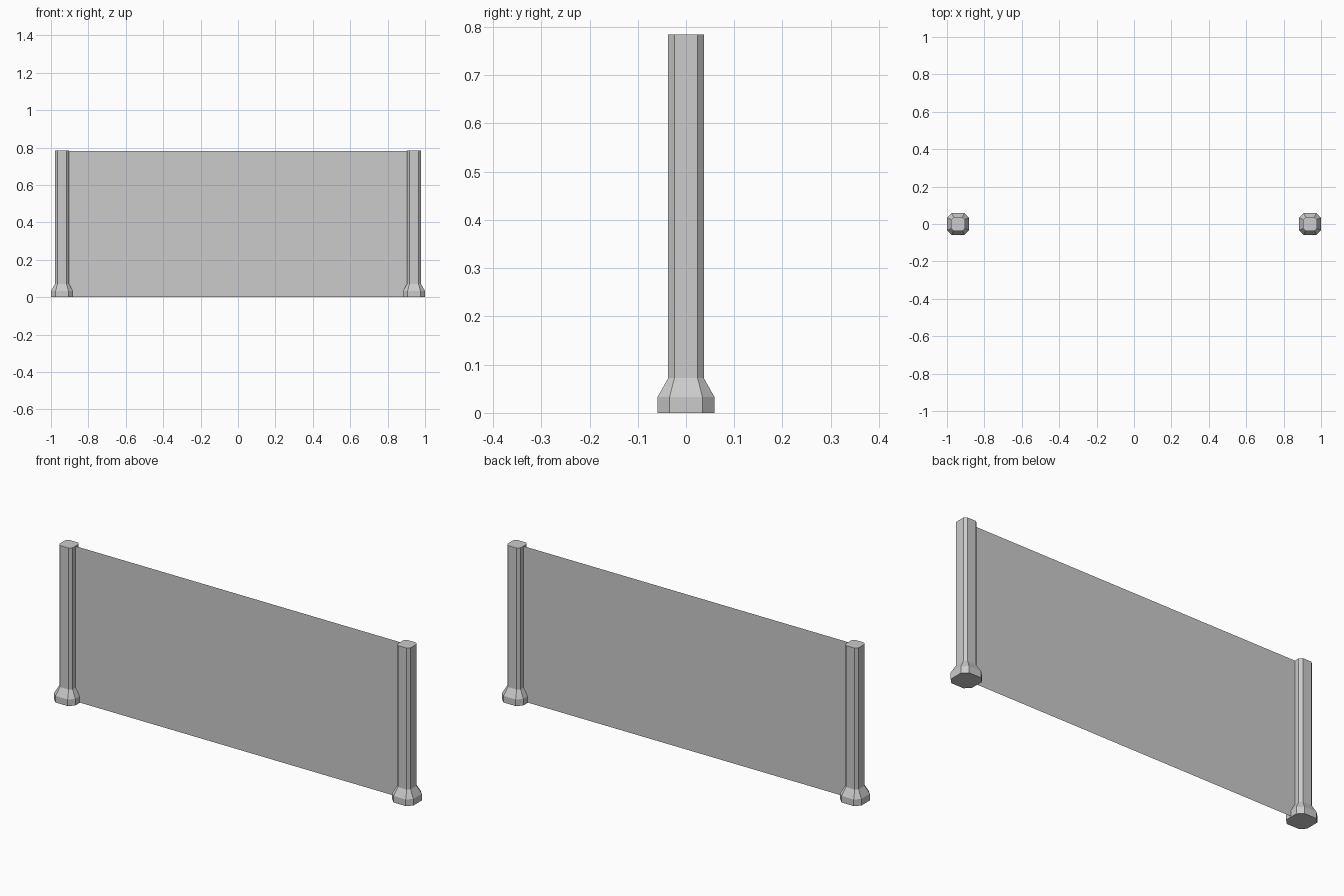
import bpy, bmesh

if "Cube" in bpy.data.objects:
    bpy.data.objects.remove(bpy.data.objects["Cube"])

POST_X = 0.941
HEIGHT = 0.784


def make_object(name, bm):
    mesh = bpy.data.meshes.new(name)
    bm.to_mesh(mesh)
    bm.free()
    obj = bpy.data.objects.new(name, mesh)
    bpy.context.collection.objects.link(obj)
    return obj


def chamfered_ring(bm, cx, half, flat, z):
    # square of half-width `half` with its corners cut back to `flat`
    pts = [(half, -flat), (half, flat), (flat, half), (-flat, half),
           (-half, flat), (-half, -flat), (-flat, -half), (flat, -half)]
    return [bm.verts.new((cx + x, y, z)) for x, y in pts]


def make_post(name, cx):
    # (half width, half flat, height): foot, flared collar, shaft
    profile = [(0.059, 0.034, 0), (0.059, 0.034, 0.033),
               (0.037, 0.024, 0.072), (0.037, 0.024, HEIGHT)]
    bm = bmesh.new()
    rings = [chamfered_ring(bm, cx, *p) for p in profile]
    for low, high in zip(rings, rings[1:]):
        for i in range(8):
            j = (i + 1) % 8
            bm.faces.new((low[i], low[j], high[j], high[i]))
    bm.faces.new(rings[0][::-1])
    bm.faces.new(rings[-1])
    make_object(name, bm)


# Two end posts
for side, sign in (("left", -1), ("right", 1)):
    make_post(side + "_post", sign * POST_X)

# Thin sheet panel between the posts
bm = bmesh.new()
edge = POST_X - 0.036
bm.faces.new([bm.verts.new((x, 0, z)) for x, z in
              ((-edge, 0.002), (edge, 0.002), (edge, HEIGHT - 0.001), (-edge, HEIGHT - 0.001))])
make_object("panel", bm)
